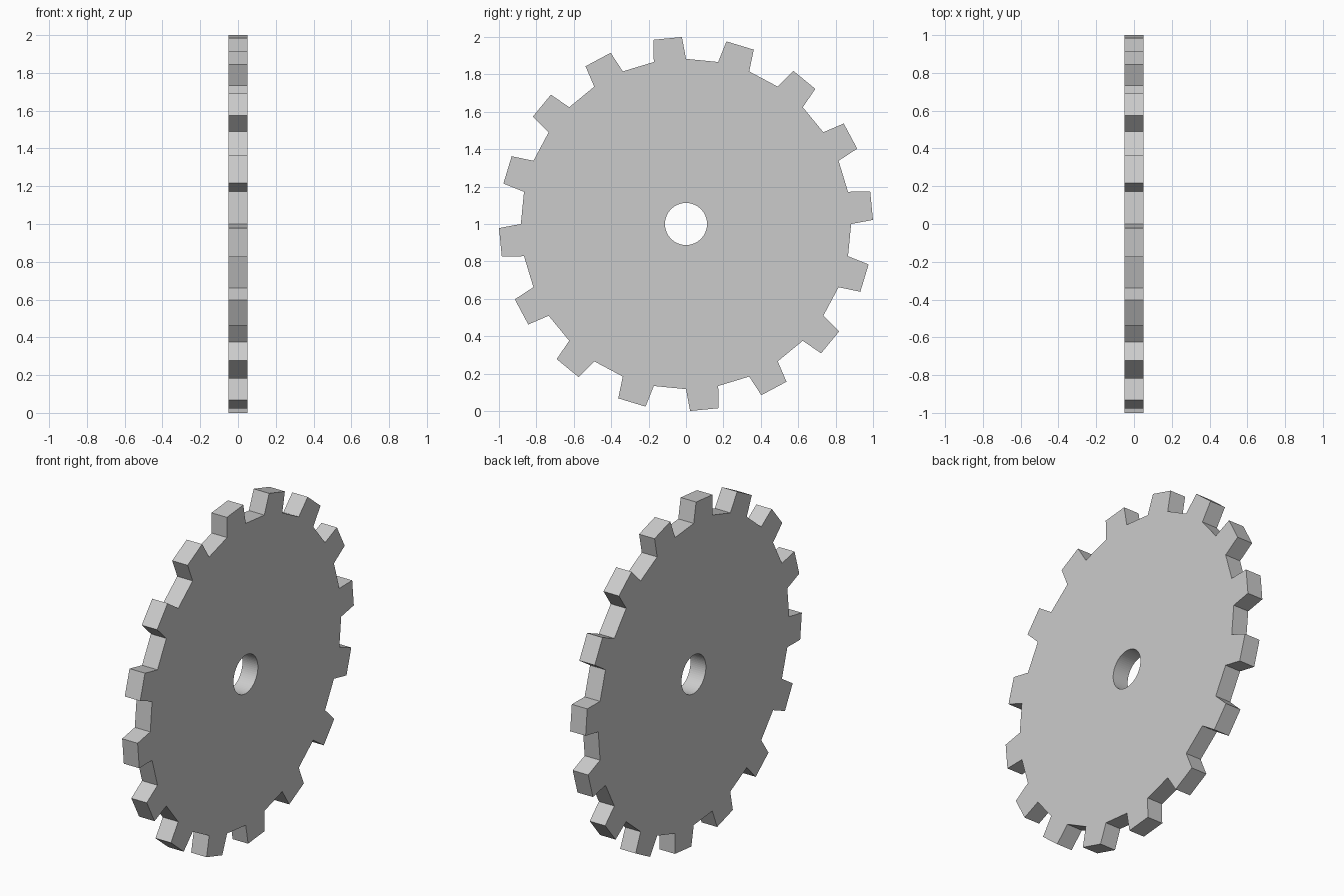
import bpy, bmesh
from math import cos, sin, radians

if "Cube" in bpy.data.objects:
    bpy.data.objects.remove(bpy.data.objects["Cube"])

TEETH = 16
TIP_R, ROOT_R, HOLE_R = 1.0, 0.883, 0.1125
HALF_W = 0.05
PITCH = 360 / TEETH


def polar(r, deg):
    return r * cos(radians(deg)), 1 + r * sin(radians(deg))


# Per tooth: root, tip, tip, root; the bore gets matching points
outer, inner = [], []
for i in range(TEETH):
    start = i * PITCH
    for r, a in ((ROOT_R, 0), (TIP_R, 1.25), (TIP_R, 10.0), (ROOT_R, 11.25)):
        outer.append(polar(r, start + a))
    for k in range(4):
        inner.append(polar(HOLE_R, start + k * PITCH / 4))

# Gear wheel: front and back faces, toothed rim and bore
bm = bmesh.new()


def ring(points, x):
    return [bm.verts.new((x, y, z)) for y, z in points]


loops = [ring(outer, HALF_W), ring(outer, -HALF_W),
         ring(inner, -HALF_W), ring(inner, HALF_W)]
n = len(outer)
for s in range(4):
    a, b = loops[s], loops[(s + 1) % 4]
    for i in range(n):
        j = (i + 1) % n
        bm.faces.new((a[i], a[j], b[j], b[i]))
bmesh.ops.recalc_face_normals(bm, faces=bm.faces)

mesh = bpy.data.meshes.new("gear_wheel")
bm.to_mesh(mesh)
bm.free()
gear = bpy.data.objects.new("gear_wheel", mesh)
bpy.context.collection.objects.link(gear)
